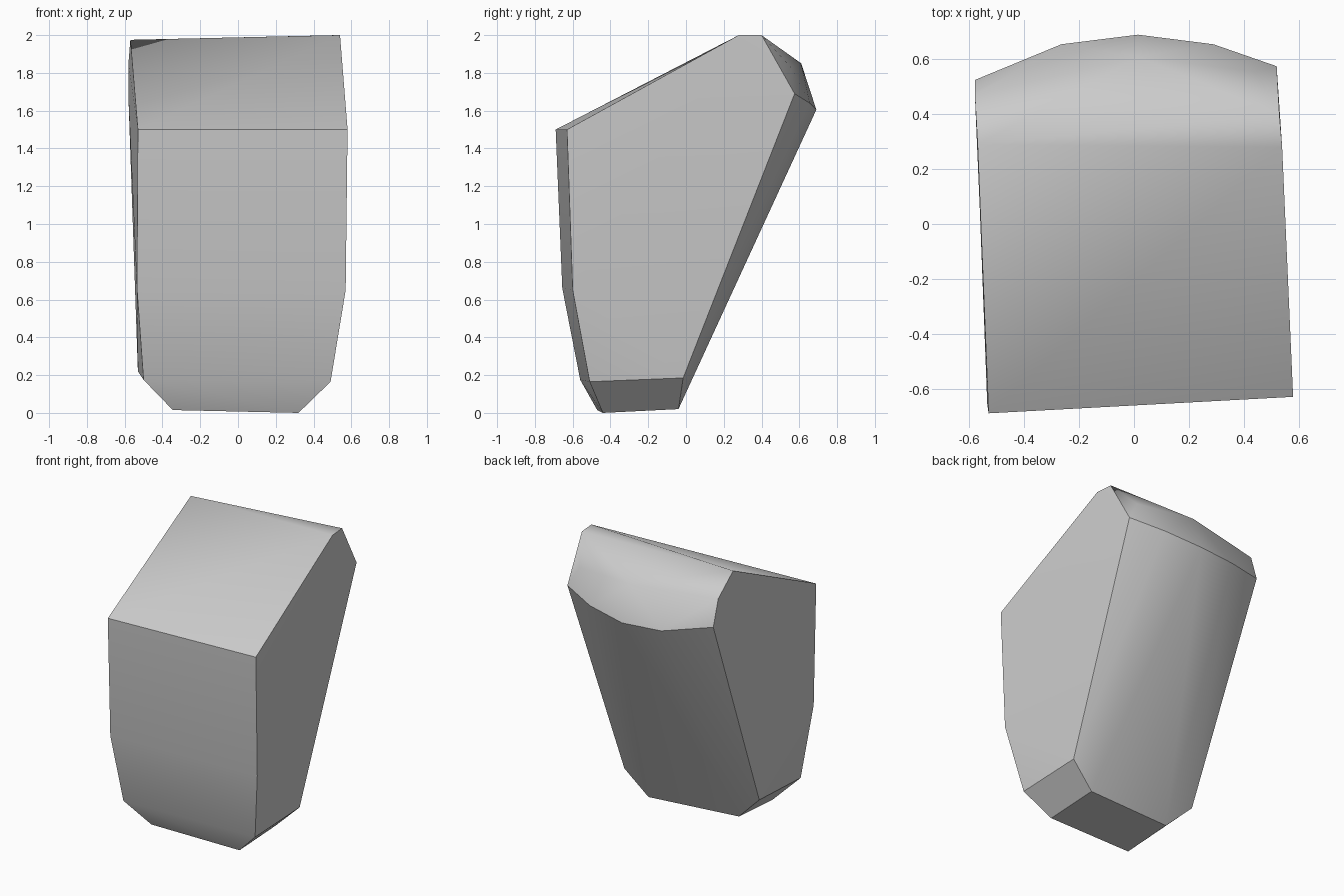
import bpy
import bmesh
from math import radians

if "Cube" in bpy.data.objects:
    bpy.data.objects.remove(bpy.data.objects["Cube"], do_unlink=True)

# Plain grey stone
stone = bpy.data.materials.new("stone grey")
stone.use_nodes = True
grey = (0.6, 0.6, 0.6, 1)
stone.diffuse_color = grey
stone.node_tree.nodes["Principled BSDF"].inputs["Base Color"].default_value = grey

# Corners of the left side
left_side = [(.58, -.63, 1.5), (.57, -.6, .65), (.49, -.51, .165),
             (.49, -.015, .185), (.52, .575, 1.69), (.53, .4, 2), (.54, .28, 2)]
# Corners of the right side
right_side = [(-.53, -.69, 1.5), (-.535, -.655, .66), (-.5, -.56, .175),
              (-.53, -.057, .22), (-.58, .525, 1.67), (-.58, .47, 1.85), (-.57, .29, 1.975)]
# Small base left by the chipped lower edges
base = [(.32, -.44, 0), (.32, -.04, .02), (-.345, -.095, .04), (-.345, -.47, .015)]
# Bulging upper back
back_rim = [(-.265, .655, 1.61), (.015, .69, 1.605), (.29, .655, 1.64)]
back_ridge = [(.015, .61, 1.85), (.44, .555, 1.83)]

# Wrap the corners in one faceted block
bm = bmesh.new()
for corner in left_side + right_side + base + back_rim + back_ridge:
    bm.verts.new(corner)
hull = bmesh.ops.convex_hull(bm, input=bm.verts)
bmesh.ops.delete(bm, geom=[v for v in bm.verts if not v.link_faces], context="VERTS")
bmesh.ops.dissolve_limit(bm, angle_limit=radians(2), verts=bm.verts, edges=bm.edges)
bmesh.ops.recalc_face_normals(bm, faces=bm.faces)
mesh = bpy.data.meshes.new("stone_block")
bm.to_mesh(mesh)
bm.free()
mesh.materials.append(stone)

block = bpy.data.objects.new("stone_block", mesh)
bpy.context.collection.objects.link(block)
bpy.context.view_layer.objects.active = block
block.select_set(True)
bpy.ops.object.shade_smooth_by_angle(angle=radians(35))
